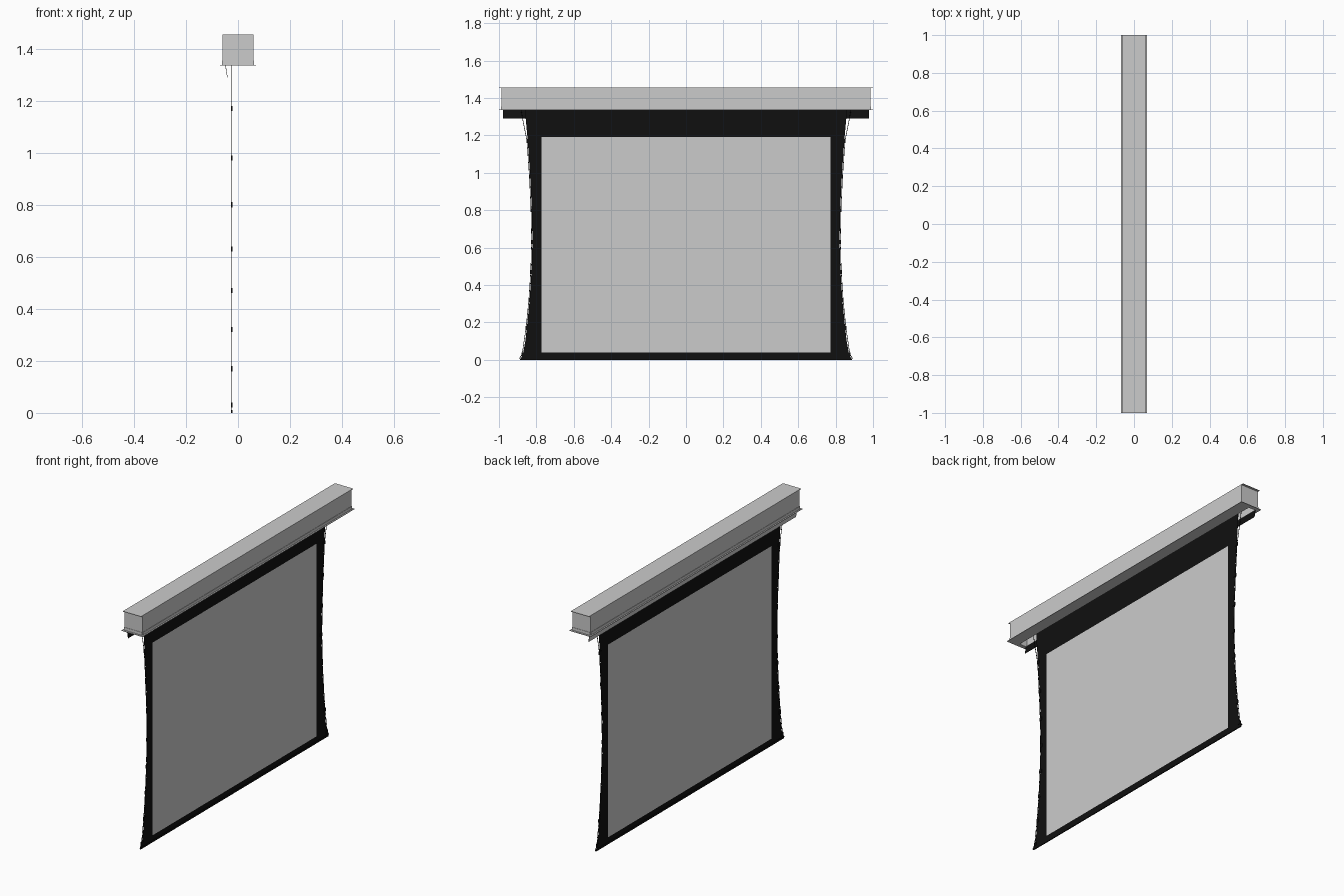
import bpy, bmesh, math
from mathutils import Vector

if "Cube" in bpy.data.objects:
    bpy.data.objects.remove(bpy.data.objects["Cube"])

black = bpy.data.materials.new("black_fabric")
black.diffuse_color = (0.005, 0.005, 0.005, 1)
black.use_nodes = True
black.node_tree.nodes["Principled BSDF"].inputs["Base Color"].default_value = black.diffuse_color
grey = bpy.data.materials.new("grey_surface")
grey.diffuse_color = (0.8, 0.8, 0.8, 1)
grey.use_nodes = True
grey.node_tree.nodes["Principled BSDF"].inputs["Base Color"].default_value = grey.diffuse_color


def make(name, bm, mats=()):
    bmesh.ops.recalc_face_normals(bm, faces=bm.faces)
    me = bpy.data.meshes.new(name)
    bm.to_mesh(me)
    bm.free()
    ob = bpy.data.objects.new(name, me)
    bpy.context.collection.objects.link(ob)
    for m in mats:
        me.materials.append(m)
    return ob


def add_box(bm, x0, x1, y0, y1, z0, z1):
    vs = bmesh.ops.create_cube(bm, size=1)["verts"]
    for v in vs:
        v.co = Vector((x1 if v.co.x > 0 else x0,
                       y1 if v.co.y > 0 else y0,
                       z1 if v.co.z > 0 else z0))


def box(name, *dims, mats=()):
    bm = bmesh.new()
    add_box(bm, *dims)
    return make(name, bm, mats)


def extrude_y(name, profile, half, mats=()):
    bm = bmesh.new()
    f = bm.faces.new([bm.verts.new((x, -half, z)) for x, z in profile])
    r = bmesh.ops.extrude_face_region(bm, geom=[f])
    for v in r["geom"]:
        if isinstance(v, bmesh.types.BMVert):
            v.co.y = half
    return make(name, bm, mats)


def cylinder_y(name, x, z, radius, y0, y1, mats=()):
    bpy.ops.mesh.primitive_cylinder_add(vertices=32, radius=radius, depth=y1 - y0,
                                        location=(x, (y0 + y1) / 2, z),
                                        rotation=(math.pi / 2, 0, 0))
    ob = bpy.context.object
    ob.name = name
    bpy.ops.object.shade_smooth_by_angle()
    for m in mats:
        ob.data.materials.append(m)
    return ob


# Housing: sheet channel, open underneath
B, T, W = 1.335, 1.455, 0.06
extrude_y("housing_channel", [(-W, B), (-W, T - 0.003), (W, T - 0.003), (W, B),
                              (W - 0.003, B), (W - 0.003, T - 0.006),
                              (-W + 0.003, T - 0.006), (-W + 0.003, B)], 0.985)
box("housing_top_plate", -W, W, -1, 1, T - 0.003, T)

# Ceiling flange with a slot for the screen, and a fixed bottom panel
bm = bmesh.new()
add_box(bm, -0.07, -0.047, -1, 1, B, B + 0.003)
add_box(bm, -0.002, 0.07, -1, 1, B, B + 0.003)
for s in (-1, 1):
    y0, y1 = sorted((s * 0.976, s * 1.0))
    add_box(bm, -0.047, -0.002, y0, y1, B, B + 0.003)
make("ceiling_flange", bm)

# Side trim angles and end caps
for s, side in ((-1, "left"), (1, "right")):
    x0, x1 = sorted((s * W, s * (W + 0.002)))
    box("trim_angle_" + side, x0, x1, -0.985, 0.985, B, B + 0.02)
    y0, y1 = sorted((s * 0.98, s * 0.987))
    box("end_cap_" + side, -W, W, y0, y1, B, T - 0.003)
    y0, y1 = sorted((s * 0.987, s * 0.989))
    box("end_trim_" + side, -W, W, y0, y1, B, B + 0.02)

# Roller with axle
cylinder_y("roller", 0.011, 1.397, 0.035, -0.9, 0.9, [black])
cylinder_y("roller_axle", 0.011, 1.397, 0.012, -0.98, 0.98)

# Hinged door hanging open: grey outside, black inside
extrude_y("door_outer", [(-0.049, B), (-0.042, 1.29), (-0.041, 1.29), (-0.048, B)], 0.978)
extrude_y("door_lining", [(-0.048, B), (-0.041, 1.29), (-0.040, 1.29), (-0.047, B)],
          0.978, [black])

# Screen fabric with curved sides
SX = -0.024
edge_pts = [(0.0, 0.888), (0.03, 0.872), (0.1, 0.859), (0.17, 0.851), (0.32, 0.836),
            (0.47, 0.826), (0.63, 0.821), (0.8, 0.824), (0.98, 0.833), (1.17, 0.846),
            (1.3, 0.858), (1.4, 0.862)]


def edge(z):
    for (z0, y0), (z1, y1) in zip(edge_pts, edge_pts[1:]):
        if z <= z1:
            return y0 + (y1 - y0) * (z - z0) / (z1 - z0)
    return edge_pts[-1][1]


levels = sorted([z for z, _ in edge_pts] + [0.04, 1.19])
bm = bmesh.new()
rows = [[bm.verts.new((SX, y, z)) for y in (-edge(z), -0.773, 0.773, edge(z))]
        for z in levels]
for i in range(len(rows) - 1):
    for j in range(3):
        f = bm.faces.new((rows[i][j], rows[i][j + 1], rows[i + 1][j + 1], rows[i + 1][j]))
        inside = j == 1 and 0.04 <= levels[i] < 1.19
        f.material_index = 1 if inside else 0
screen = make("screen_fabric", bm, [black, grey])
sol = screen.modifiers.new("thickness", 'SOLIDIFY')
sol.thickness = 0.0012
sol.offset = 0

# Bottom weight bar
box("bottom_bar", SX - 0.003, SX + 0.003, -0.885, 0.885, 0, 0.012, mats=[black])

# Tension cords and their clips on both sides
clips = (0.03, 0.17, 0.32, 0.47, 0.63, 0.8, 0.98, 1.17)
for s, side in ((-1, "left"), (1, "right")):
    pts = [(0.006, 0.892)] + [(z, edge(z) + 0.004) for z in clips]
    pts += [(1.29, 0.874), (1.36, 0.886)]
    cu = bpy.data.curves.new("tension_cord_" + side, 'CURVE')
    cu.dimensions = '3D'
    cu.bevel_depth = 0.0018
    cu.bevel_resolution = 1
    sp = cu.splines.new('POLY')
    sp.points.add(len(pts) - 1)
    for p, (z, y) in zip(sp.points, pts):
        p.co = (SX, s * y, z, 1)
    cu.materials.append(black)
    ob = bpy.data.objects.new("tension_cord_" + side, cu)
    bpy.context.collection.objects.link(ob)
    bm = bmesh.new()
    for z in clips:
        y0, y1 = sorted((s * (edge(z) - 0.012), s * (edge(z) + 0.007)))
        add_box(bm, SX - 0.003, SX + 0.003, y0, y1, z - 0.01, z + 0.01)
    make("cord_clips_" + side, bm, [black])
